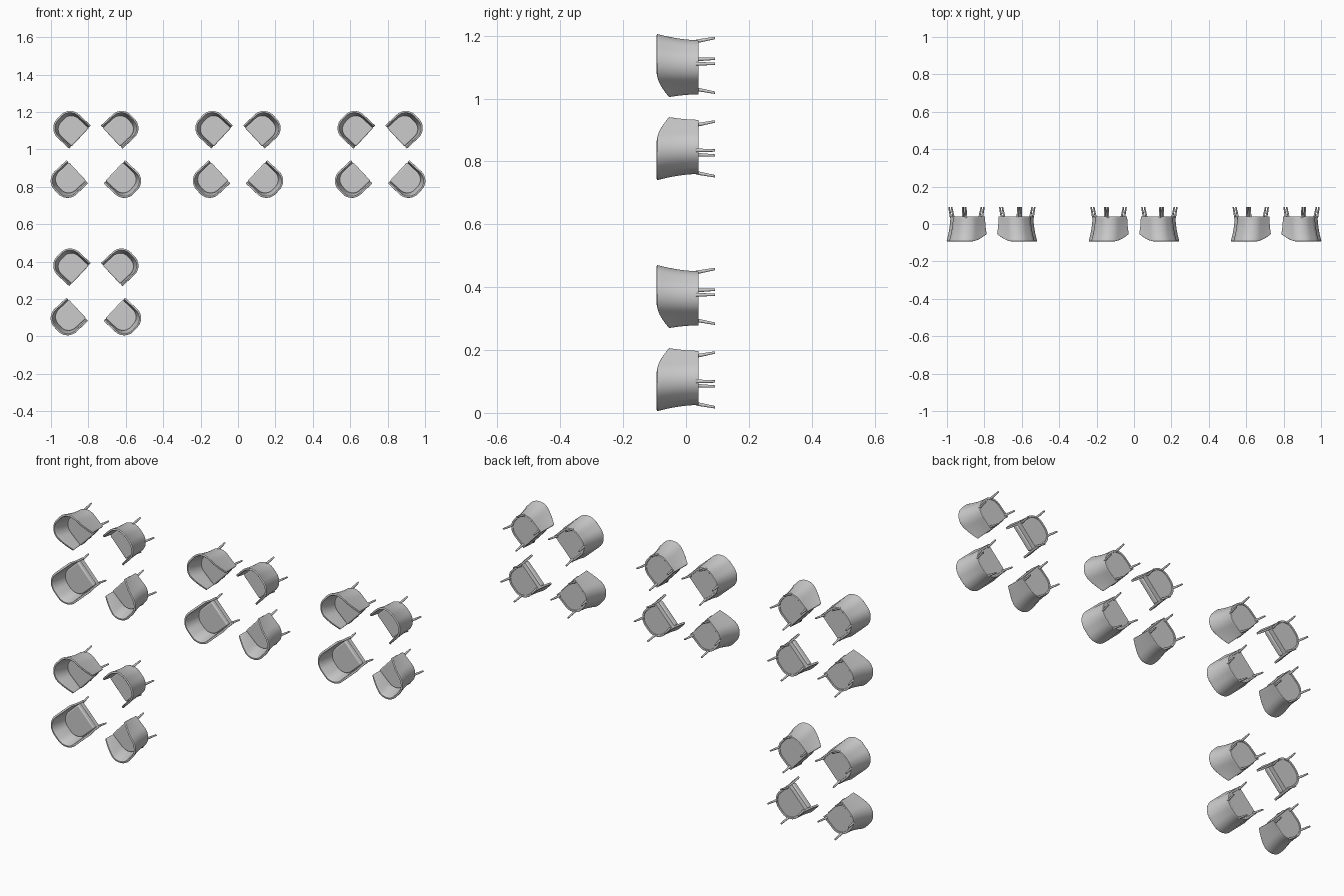
import bpy, bmesh, math
from mathutils import Matrix, Vector

if "Cube" in bpy.data.objects:
    bpy.data.objects.remove(bpy.data.objects["Cube"])

# Chair is modelled upright (front +Y, floor z=0), then laid into the plan facing -y
def outline(w, b, front, r, n_side=7, n_arc=12, n_back=2):
    """U-shaped plan: arm front -> rounded back -> other arm front."""
    half = [(w, front + (r - b - front) * i / n_side) for i in range(n_side)]
    for i in range(n_arc + 1):
        a = math.pi / 2 * i / n_arc
        half.append((w - r + r * math.cos(a), r - b - r * math.sin(a)))
    return half + [(-x, y) for x, y in reversed(half)]

def finish(bm, name, bevel=0.0, solid=0.0):
    bmesh.ops.recalc_face_normals(bm, faces=bm.faces)
    me = bpy.data.meshes.new(name)
    bm.to_mesh(me)
    bm.free()
    ob = bpy.data.objects.new(name, me)
    bpy.context.collection.objects.link(ob)
    if solid:
        m = ob.modifiers.new("thickness", 'SOLIDIFY')
        m.thickness = solid
        m.offset = -1
    if bevel:
        m = ob.modifiers.new("rounding", 'BEVEL')
        m.width = bevel
        m.segments = 3
        m.limit_method = 'ANGLE'
        m.angle_limit = math.radians(50)
    bpy.ops.object.select_all(action='DESELECT')
    ob.select_set(True)
    bpy.context.view_layer.objects.active = ob
    bpy.ops.object.shade_smooth_by_angle(angle=math.radians(40))
    return ob

# Wraparound shell: flares outward and rises from arms to back
def make_shell():
    bm = bmesh.new()
    rows, levels = [], 10
    for j in range(levels + 1):
        t = j / levels
        k = t ** 1.8
        row = []
        for x, y in outline(0.075 + 0.010 * k, 0.074 + 0.022 * k, 0.058 + 0.002 * k, 0.064 + 0.006 * k):
            q = min(1, max(0, (0.06 - y) / 0.11))
            top = 0.146 + 0.038 * math.sin(q * math.pi / 2)
            row.append(bm.verts.new((x, y, 0.052 + (top - 0.052) * t)))
        rows.append(row)
    for a, b in zip(rows, rows[1:]):
        for i in range(len(a) - 1):
            bm.faces.new((a[i], b[i], b[i + 1], a[i + 1]))
    # outward normals so thickness goes inward
    bm.normal_update()
    f = max(bm.faces, key=lambda p: p.calc_center_median().x)
    flip = f.normal.x < 0
    ob_bm = bm
    me_faces = list(bm.faces)
    if flip:
        bmesh.ops.reverse_faces(ob_bm, faces=me_faces)
    return ob_bm

def slab(w, b, front, r, z0, z1):
    bm = bmesh.new()
    f = bm.faces.new([bm.verts.new((x, y, z0)) for x, y in outline(w, b, front, r, 1)])
    new = bmesh.ops.extrude_face_region(bm, geom=[f])["geom"]
    bmesh.ops.translate(bm, verts=[v for v in new if isinstance(v, bmesh.types.BMVert)], vec=(0, 0, z1 - z0))
    return bm

# Slim splayed legs, wider at the front
def make_legs():
    bm = bmesh.new()
    for x, y in ((0.074, 0.05), (-0.074, 0.05), (0.056, -0.066), (-0.056, -0.066)):
        foot = Vector((x, y, 0))
        head = Vector((x * 0.87, y * 0.87, 0.06))
        res = bmesh.ops.create_cone(bm, cap_ends=True, segments=12, radius1=0.004, radius2=0.006, depth=0.06)
        for v in res["verts"]:
            t = v.co.z / 0.06 + 0.5
            p = foot.lerp(head, t)
            v.co = Vector((v.co.x + p.x, v.co.y + p.y, p.z))
    return bm

def shell_object():
    bm = make_shell()
    ob = finish(bm, "chair_shell", 0.002)
    me = ob.data
    side = max(me.polygons, key=lambda p: p.center.x)
    if side.normal.x < 0:
        me.flip_normals()
    m = ob.modifiers.new("thickness", 'SOLIDIFY')
    m.thickness = 0.010
    m.offset = -1
    ob.modifiers.move(1, 0)
    return ob

parts = [
    shell_object(),
    finish(slab(0.068, 0.068, 0.056, 0.058, 0.055, 0.080), "seat_base", 0.001),
    finish(slab(0.067, 0.072, 0.062, 0.058, 0.078, 0.104), "seat_cushion", 0.006),
    finish(make_legs(), "chair_legs"),
]

# Four groups of four chairs, each facing its group centre
used = False
for gx, gz in ((-0.76, 0.973), (0, 0.973), (0.76, 0.973), (-0.76, 0.238)):
    for sx in (-1, 1):
        for sz, dx in ((1, 0.129), (-1, 0.143)):
            a = math.radians(43)
            fx, fz = -sx * math.cos(a), -sz * math.sin(a)
            mat = Matrix(((fz, fx, 0, gx + sx * dx),
                          (0, 0, -1, 0.092),
                          (-fx, fz, 0, gz + sz * 0.134),
                          (0, 0, 0, 1)))
            for p in parts:
                ob = p.copy() if used else p
                if used:
                    bpy.context.collection.objects.link(ob)
                ob.matrix_world = mat
            used = True
